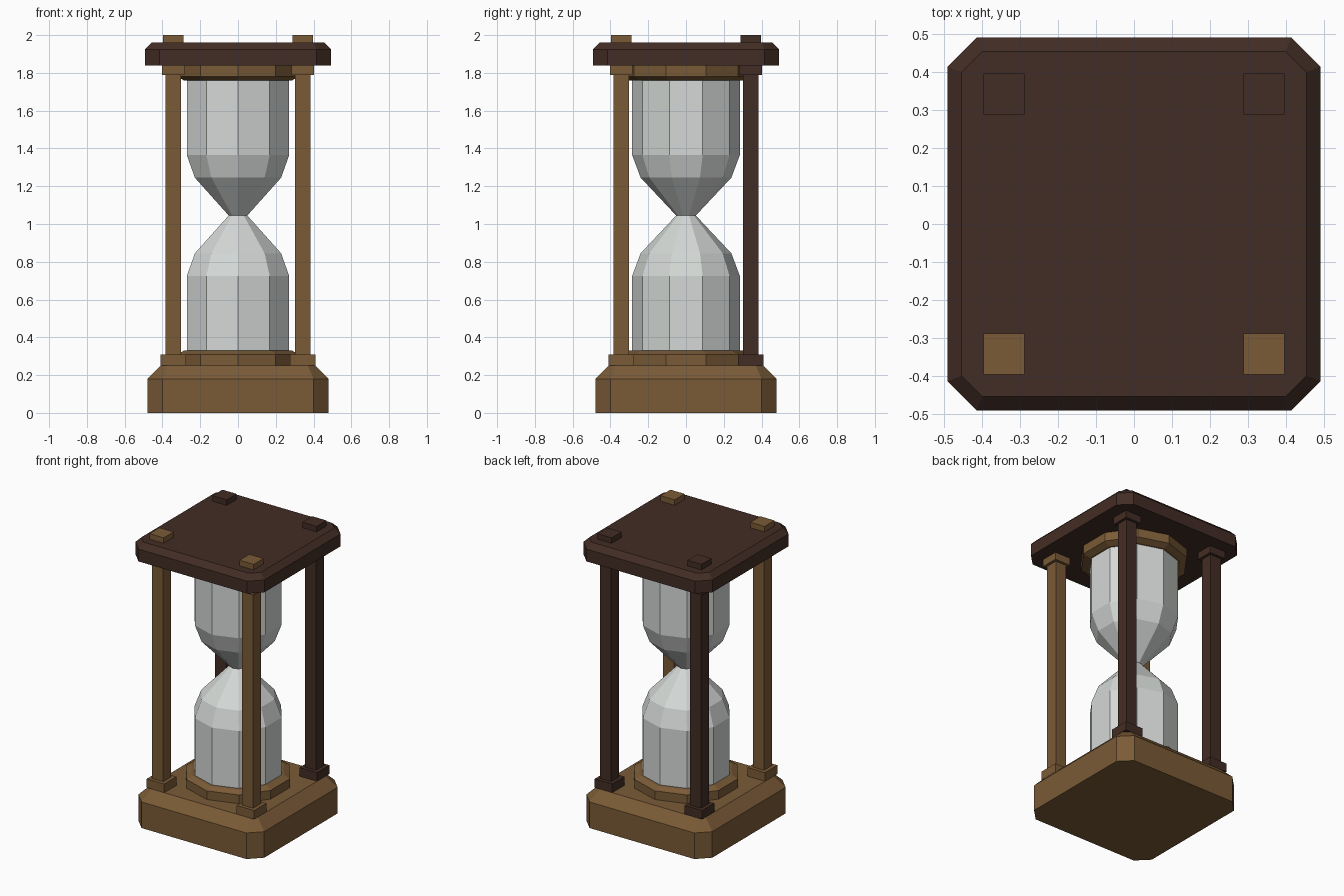
import bpy, bmesh, math

if "Cube" in bpy.data.objects:
    bpy.data.objects.remove(bpy.data.objects["Cube"])


def material(name, rgb):
    m = bpy.data.materials.new(name)
    m.diffuse_color = (*rgb, 1)
    m.use_nodes = True
    m.node_tree.nodes["Principled BSDF"].inputs["Base Color"].default_value = m.diffuse_color
    return m


LIGHT = material("light wood", (0.195, 0.104, 0.038))
DARK = material("dark wood", (0.055, 0.026, 0.018))
GLASS = material("pale glass", (0.66, 0.69, 0.67))


def loft(name, rings, mat):
    """Flat-faced solid through stacked rings of points, capped at both ends."""
    bm = bmesh.new()
    loops = [[bm.verts.new(p) for p in ring] for ring in rings]
    n = len(loops[0])
    for a, b in zip(loops, loops[1:]):
        for i in range(n):
            j = (i + 1) % n
            bm.faces.new((a[i], a[j], b[j], b[i]))
    bm.faces.new(loops[0][::-1])
    bm.faces.new(loops[-1])
    bmesh.ops.recalc_face_normals(bm, faces=bm.faces)
    mesh = bpy.data.meshes.new(name)
    bm.to_mesh(mesh)
    bm.free()
    mesh.materials.append(mat)
    obj = bpy.data.objects.new(name, mesh)
    bpy.context.collection.objects.link(obj)
    return obj


def decagon(r, z):
    angles = [math.radians(36 * k - 90) for k in range(10)]
    return [(r * math.cos(a), r * math.sin(a), z) for a in angles]


def cut_square(h, c, z):
    """Square of half width h with corners cut at c."""
    return [(c, -h, z), (h, -c, z), (h, c, z), (c, h, z),
            (-c, h, z), (-h, c, z), (-h, -c, z), (-c, -h, z)]


def block(name, x, y, half, z0, z1, mat):
    square = ((-1, -1), (1, -1), (1, 1), (-1, 1))
    rings = [[(x + half * i, y + half * j, z) for i, j in square] for z in (z0, z1)]
    return loft(name, rings, mat)


# Base and top slabs with bevelled upper edges
loft("base", [cut_square(0.48, 0.40, 0), cut_square(0.48, 0.40, 0.18),
              cut_square(0.41, 0.37, 0.25)], LIGHT)
loft("top_slab", [cut_square(0.492, 0.415, 1.84), cut_square(0.492, 0.415, 1.925),
                  cut_square(0.455, 0.40, 1.962)], DARK)

# Collars holding the glass
loft("lower_collar", [decagon(0.34, 0.25), decagon(0.34, 0.31), decagon(0.30, 0.33)], LIGHT)
loft("upper_collar", [decagon(0.30, 1.76), decagon(0.34, 1.78), decagon(0.34, 1.84)], LIGHT)

# Glass bulbs
profile = [(0.285, 0.325), (0.285, 0.725), (0.24, 0.845), (0.052, 1.045),
           (0.24, 1.245), (0.285, 1.365), (0.285, 1.765)]
loft("glass", [decagon(r, z) for r, z in profile], GLASS)

# Four posts with feet, heads and caps: light in front, dark behind
for side, x in (("left", -0.343), ("right", 0.343)):
    for end, y, mat in (("front", -0.343, LIGHT), ("back", 0.343, DARK)):
        tag = f"{end}_{side}"
        block(f"{tag}_post", x, y, 0.042, 0.31, 1.79, mat)
        block(f"{tag}_foot", x, y, 0.067, 0.25, 0.31, mat)
        block(f"{tag}_head", x, y, 0.06, 1.79, 1.84, mat)
        block(f"{tag}_cap", x, y, 0.054, 1.962, 2.0, mat)
